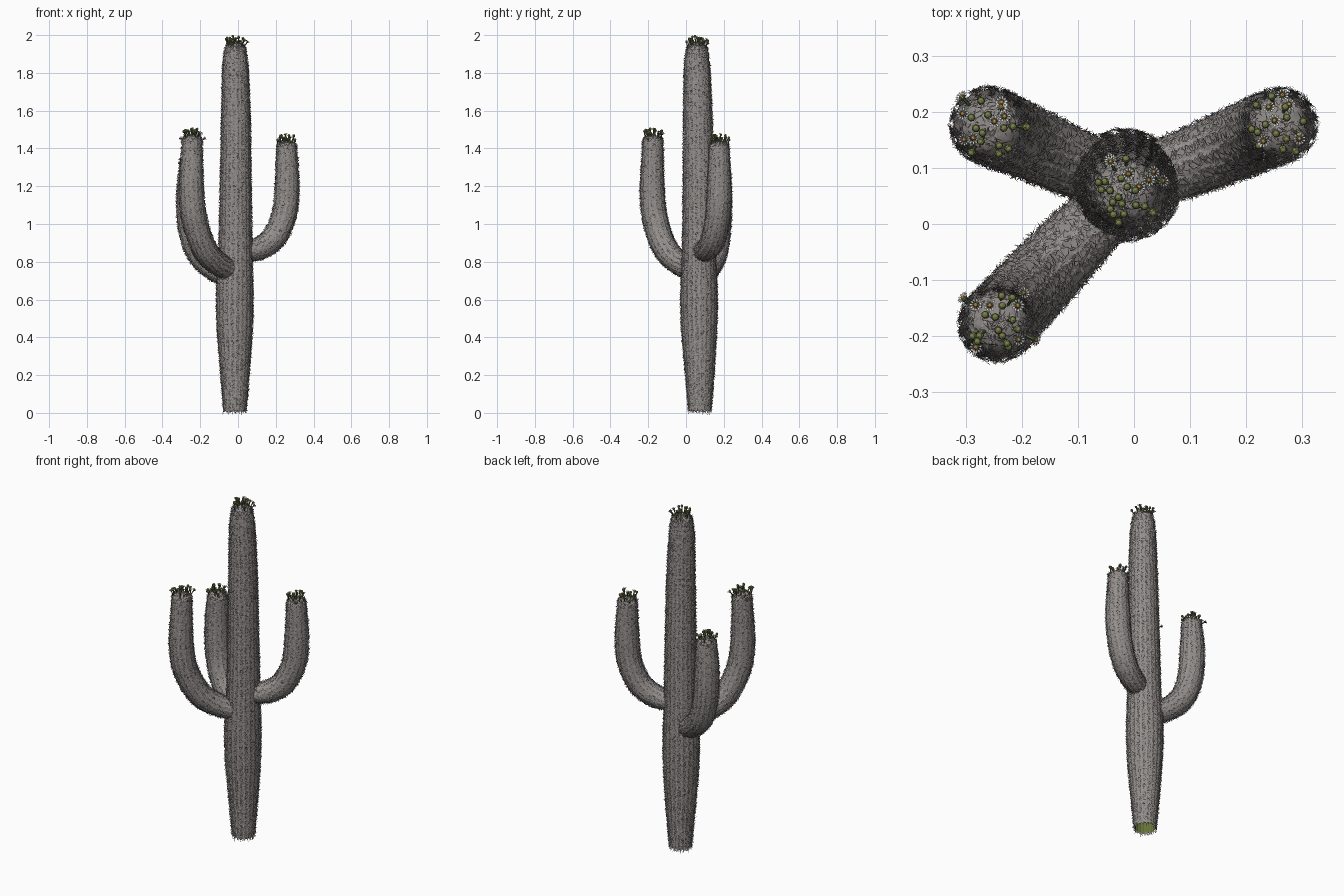
import bpy, math, random
from mathutils import Vector

random.seed(7)
cube = bpy.data.objects.get("Cube")
if cube:
    bpy.data.objects.remove(cube, do_unlink=True)


def material(name, rgb):
    m = bpy.data.materials.new(name)
    m.use_nodes = True
    m.diffuse_color = (*rgb, 1)
    bsdf = m.node_tree.nodes["Principled BSDF"]
    bsdf.inputs["Base Color"].default_value = (*rgb, 1)
    bsdf.inputs["Roughness"].default_value = 0.9
    return m


HIDE = material("grey hide", (0.27, 0.25, 0.24))
SKIN = material("green skin", (0.13, 0.17, 0.04))
SPINE = material("grey spine", (0.32, 0.295, 0.285))
BUD = material("olive bud", (0.19, 0.22, 0.07))
STALK = material("green stalk", (0.10, 0.14, 0.05))
PETAL = material("white petal", (0.66, 0.67, 0.63))
HEART = material("orange flower centre", (0.55, 0.29, 0.08))


class Builder:
    """Collects faces and turns them into one object."""

    def __init__(self, name, mats):
        self.name, self.mats = name, mats
        self.verts, self.faces, self.slots = [], [], []

    def add(self, points, faces, mat):
        start = len(self.verts)
        self.verts += points
        self.faces += [[start + i for i in f] for f in faces]
        self.slots += [self.mats.index(mat)] * len(faces)

    def finish(self, smooth=False):
        mesh = bpy.data.meshes.new(self.name)
        mesh.from_pydata(self.verts, [], self.faces)
        for m in self.mats:
            mesh.materials.append(m)
        mesh.polygons.foreach_set("material_index", self.slots)
        mesh.polygons.foreach_set("use_smooth", [smooth] * len(self.faces))
        mesh.update()
        ob = bpy.data.objects.new(self.name, mesh)
        bpy.context.collection.objects.link(ob)


def spline(keys, steps):
    """Smooth curve through (x, y, z, radius) keys."""
    k = [Vector(p) for p in keys]
    k = [2 * k[0] - k[1]] + k + [2 * k[-1] - k[-2]]
    out = []
    for a, b, c, d in zip(k, k[1:], k[2:], k[3:]):
        n = max(2, round((c - b).length / steps))
        for i in range(n):
            t = i / n
            out.append(0.5 * (2 * b + (c - a) * t + (2 * a - 5 * b + 4 * c - d) * t ** 2
                              + (3 * b - a - 3 * c + d) * t ** 3))
    return out + [k[-2]]


def rings_along(keys, steps=0.017):
    """Rings of (centre, tangent, u, v, radius), closed by a low dome."""
    pts = spline(keys, steps)
    rings, u = [], Vector((0.3, 1, 0.1))
    for i, p in enumerate(pts):
        t = (pts[min(i + 1, len(pts) - 1)].xyz - pts[max(i - 1, 0)].xyz).normalized()
        u = (u - t * u.dot(t)).normalized()
        rings.append((p.xyz, t, u, t.cross(u), p.w))
    c, t, u, v, r = rings[-1]
    for i in range(1, 6):
        a = math.radians(17 * i)
        rings.append((c + t * r * 0.6 * math.sin(a), t, u, v, r * math.cos(a)))
    return rings


def tube(name, rings, ribs, mat, scale=1.0, inward=False):
    b = Builder(name, [mat])
    n = ribs * 4
    pts = []
    for c, t, u, v, r in rings:
        for j in range(n):
            a = math.tau * j / n
            rr = r * scale * (1 + 0.03 * math.cos(ribs * a))
            pts.append(c + (u * math.cos(a) + v * math.sin(a)) * rr)
    faces = []
    for i in range(len(rings) - 1):
        for j in range(n):
            k = (j + 1) % n
            f = [i * n + j, i * n + k, i * n + n + k, i * n + n + j]
            faces.append(f[::-1] if inward else f)
    top = (len(rings) - 1) * n
    cap = list(range(top, top + n))
    faces.append(cap[::-1] if inward else cap)
    b.add(pts, faces, mat)
    b.finish(smooth=True)


def spines(name, rings, ribs, is_arm):
    """Star-shaped clusters of flat spines set along each rib."""
    b = Builder(name, [SPINE])
    for i, (c, t, u, v, r) in enumerate(rings):
        if is_arm and math.hypot(c.x + 0.015, c.y - 0.065) < 0.075:
            continue
        dome = max(0, i - len(rings) + 6) / 5
        for j in range(ribs):
            if random.random() < dome * 0.8:
                continue
            a = math.tau * (j + random.uniform(-0.2, 0.2)) / ribs
            side = u * math.cos(a) + v * math.sin(a)
            n = (side * (1 - 0.8 * dome) + t * dome).normalized()
            e = n.cross(t.cross(side)).normalized()
            f = n.cross(e)
            p = c + side * r * 1.035 + t * random.uniform(-0.005, 0.005)
            for s in range(7):
                w = math.tau * (s + random.random()) / 7
                d = (e * math.cos(w) + f * math.sin(w) + n * random.uniform(0.08, 0.3)).normalized()
                q = n.cross(d).normalized() * random.uniform(0.0018, 0.003)
                b.add([p + q, p - q, p + d * random.uniform(0.014, 0.028)], [(0, 1, 2)], SPINE)
    b.finish()


def ball(b, centre, axis, x, y, r, long, mat, sides=7):
    """Small egg shape, also used flattened."""
    pts = []
    for i in range(5):
        h = math.pi * (0.04 + 0.92 * i / 4)
        for j in range(sides):
            a = math.tau * j / sides
            pts.append(centre - axis * math.cos(h) * long
                       + (x * math.cos(a) + y * math.sin(a)) * r * math.sin(h))
    faces = [(i * sides + j, i * sides + (j + 1) % sides,
              (i + 1) * sides + (j + 1) % sides, (i + 1) * sides + j)
             for i in range(4) for j in range(sides)]
    faces.append(tuple(range(4 * sides, 5 * sides)))
    b.add(pts, faces, mat)


def blossom(b, p, axis, length, is_open):
    x = axis.orthogonal().normalized()
    y = axis.cross(x)
    ring = [x * math.cos(math.tau * j / 5) + y * math.sin(math.tau * j / 5) for j in range(5)]
    end = p + axis * length
    b.add([p + w * 0.0025 for w in ring] + [end + w * 0.0035 for w in ring],
          [(j, (j + 1) % 5, 5 + (j + 1) % 5, 5 + j) for j in range(5)], STALK)
    if not is_open:
        ball(b, end, axis, x, y, 0.0075, 0.008, BUD)
        return
    # green cup, narrow spreading petals and a small centre
    ball(b, end, axis, x, y, 0.0065, 0.005, STALK)
    for j in range(11):
        a = math.tau * j / 11
        d = x * math.cos(a) + y * math.sin(a)
        s = axis.cross(d) * 0.0022
        low, mid = end + d * 0.004 + axis * 0.003, end + d * 0.009 + axis * 0.005
        b.add([low, mid - s, end + d * 0.0125 + axis * 0.005, mid + s], [(0, 1, 2, 3)], PETAL)
    ball(b, end + axis * 0.004, axis, x, y, 0.0042, 0.003, HEART)


def crown(name, ring, count, strays):
    """Buds and flowers scattered over a rounded tip."""
    b = Builder(name, [STALK, BUD, PETAL, HEART])
    c, t, u, v, r = ring
    for i in range(count):
        k = math.sqrt((i + 0.5) / count) * 0.95
        a = i * 2.4 + random.uniform(-0.4, 0.4)
        side = u * math.cos(a) + v * math.sin(a)
        p = c + side * r * k + t * r * 0.6 * math.sqrt(1 - k * k)
        axis = (t + side * k * random.uniform(0.0, 0.9)).normalized()
        blossom(b, p, axis, random.uniform(0.012, 0.038), random.random() < 0.33)
    # stray flowers leaning out from the side
    for angle in strays:
        out = Vector((math.cos(math.radians(angle)), math.sin(math.radians(angle)), 0))
        blossom(b, c + out * r, (out + t * 0.6).normalized(), 0.024, True)
    b.finish()


# Trunk and three upturned arms: ribs, flowers, stray directions, centre line with radius
PLANTS = {
    "trunk": (20, 26, [], [
        (-.016, .074, .014, .058), (-.016, .073, .2, .073), (-.017, .07, .45, .091),
        (-.017, .069, .65, .094), (-.014, .069, .85, .086), (-.012, .067, 1.2, .08),
        (-.011, .062, 1.6, .073), (-.014, .058, 1.85, .064), (-.014, .058, 1.925, .053)]),
    "back_right_arm": (14, 20, [135], [
        (-.02, .07, .735, .05), (-.1, .105, .745, .057), (-.2, .15, .835, .063),
        (-.247, .17, .97, .065), (-.259, .176, 1.15, .064), (-.255, .174, 1.31, .052)]),
    "front_right_arm": (14, 20, [145, -25], [
        (-.02, .05, .76, .05), (-.085, -.01, .776, .057), (-.17, -.1, .855, .063),
        (-.225, -.158, 1.0, .064), (-.245, -.178, 1.16, .063), (-.243, -.175, 1.44, .052)]),
    "back_left_arm": (14, 20, [], [
        (-.01, .07, .855, .05), (.1, .11, .865, .057), (.19, .147, .927, .062),
        (.245, .17, 1.05, .063), (.26, .176, 1.2, .062), (.258, .175, 1.41, .051)]),
}
for part, (ribs, buds, strays, keys) in PLANTS.items():
    rings = rings_along(keys)
    tube(part, rings, ribs, HIDE)
    spines(part + "_spines", rings, ribs, part != "trunk")
    crown(part + "_flowers", rings[-6], buds, strays)
    if part == "trunk":
        tube("trunk_lining", rings, ribs, SKIN, 0.93, True)
